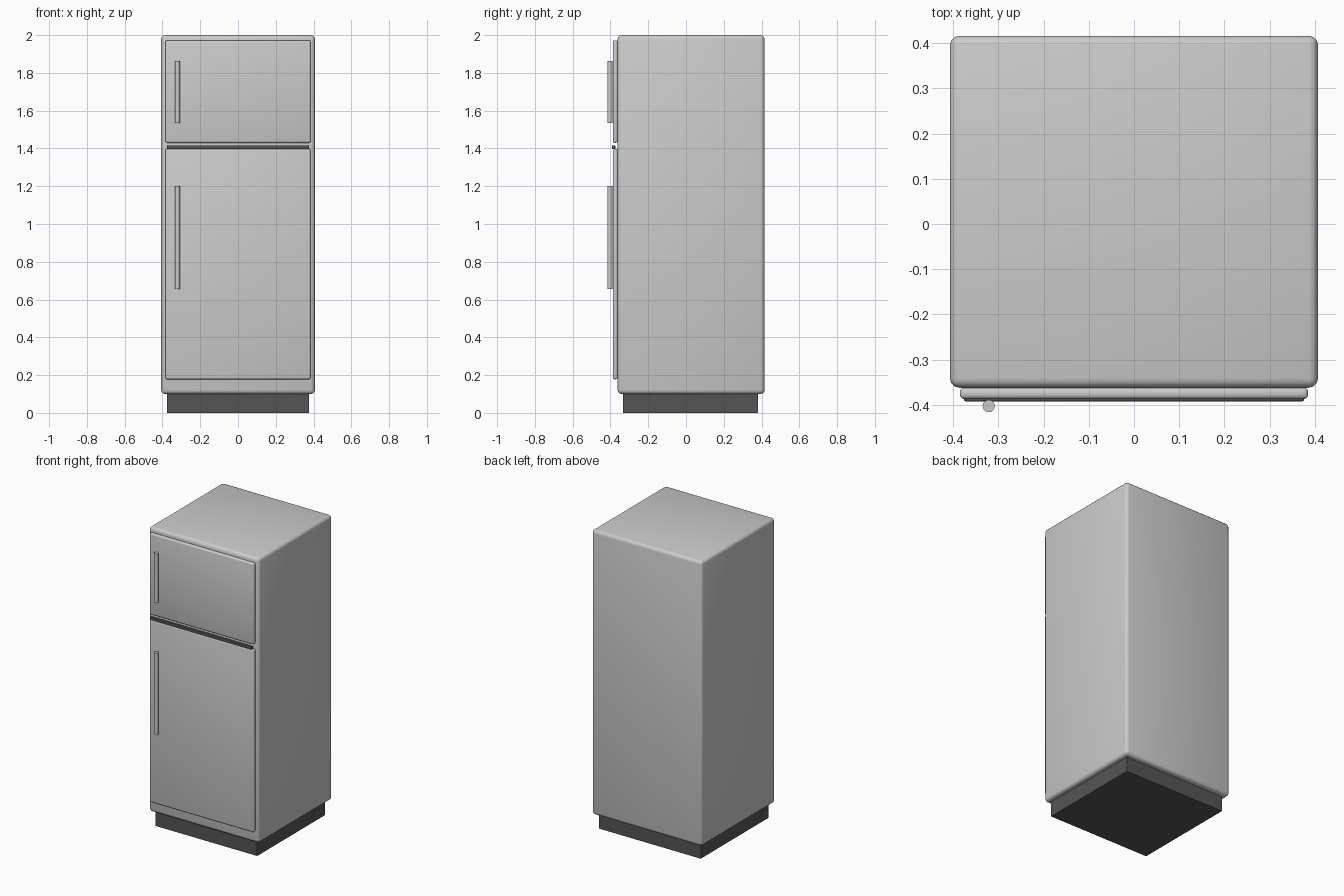
import bpy
import math

if "Cube" in bpy.data.objects:
    bpy.data.objects.remove(bpy.data.objects["Cube"])

dark = bpy.data.materials.new("dark_grey")
dark.diffuse_color = (0.09, 0.09, 0.09, 1)
dark.use_nodes = True
dark.node_tree.nodes["Principled BSDF"].inputs["Base Color"].default_value = dark.diffuse_color


def smooth(obj):
    bpy.ops.object.select_all(action='DESELECT')
    obj.select_set(True)
    bpy.context.view_layer.objects.active = obj
    bpy.ops.object.shade_smooth_by_angle(angle=math.radians(35))


def box(name, lo, hi, bevel=0.0, segments=2, mat=None):
    """Box between two corners, with optional rounded edges."""
    mid = [(a + b) / 2 for a, b in zip(lo, hi)]
    bpy.ops.mesh.primitive_cube_add(size=1, location=mid)
    obj = bpy.context.object
    obj.name = name
    obj.scale = [b - a for a, b in zip(lo, hi)]
    bpy.ops.object.transform_apply(location=False, rotation=False, scale=True)
    if bevel:
        mod = obj.modifiers.new("round_edges", 'BEVEL')
        mod.width = bevel
        mod.segments = segments
        bpy.ops.object.modifier_apply(modifier=mod.name)
        smooth(obj)
    if mat:
        obj.data.materials.append(mat)
    return obj


def handle(name, z0, z1):
    """Upright round bar near the left edge of a door."""
    bpy.ops.mesh.primitive_cylinder_add(
        vertices=24, radius=0.0135, depth=z1 - z0,
        location=(-0.321, -0.4025, (z0 + z1) / 2))
    bpy.context.object.name = name
    smooth(bpy.context.object)


# Cabinet and recessed plinth
box("cabinet", (-0.407, -0.362, 0.10), (0.407, 0.416, 2.0), 0.021, 3)
box("plinth", (-0.375, -0.333, 0.0), (0.375, 0.38, 0.11), mat=dark)

# Doors, each with a bar handle
for part, z0, z1, h0, h1 in (("freezer", 1.43, 1.972, 1.535, 1.862),
                             ("fridge", 0.178, 1.397, 0.655, 1.20)):
    box(part + "_door", (-0.385, -0.387, z0), (0.385, -0.361, z1), 0.01, 3)
    handle(part + "_handle", h0, h1)

# Dark strip between the doors
box("divider_strip", (-0.376, -0.392, 1.397), (0.376, -0.374, 1.416), 0.004, 2, dark)
